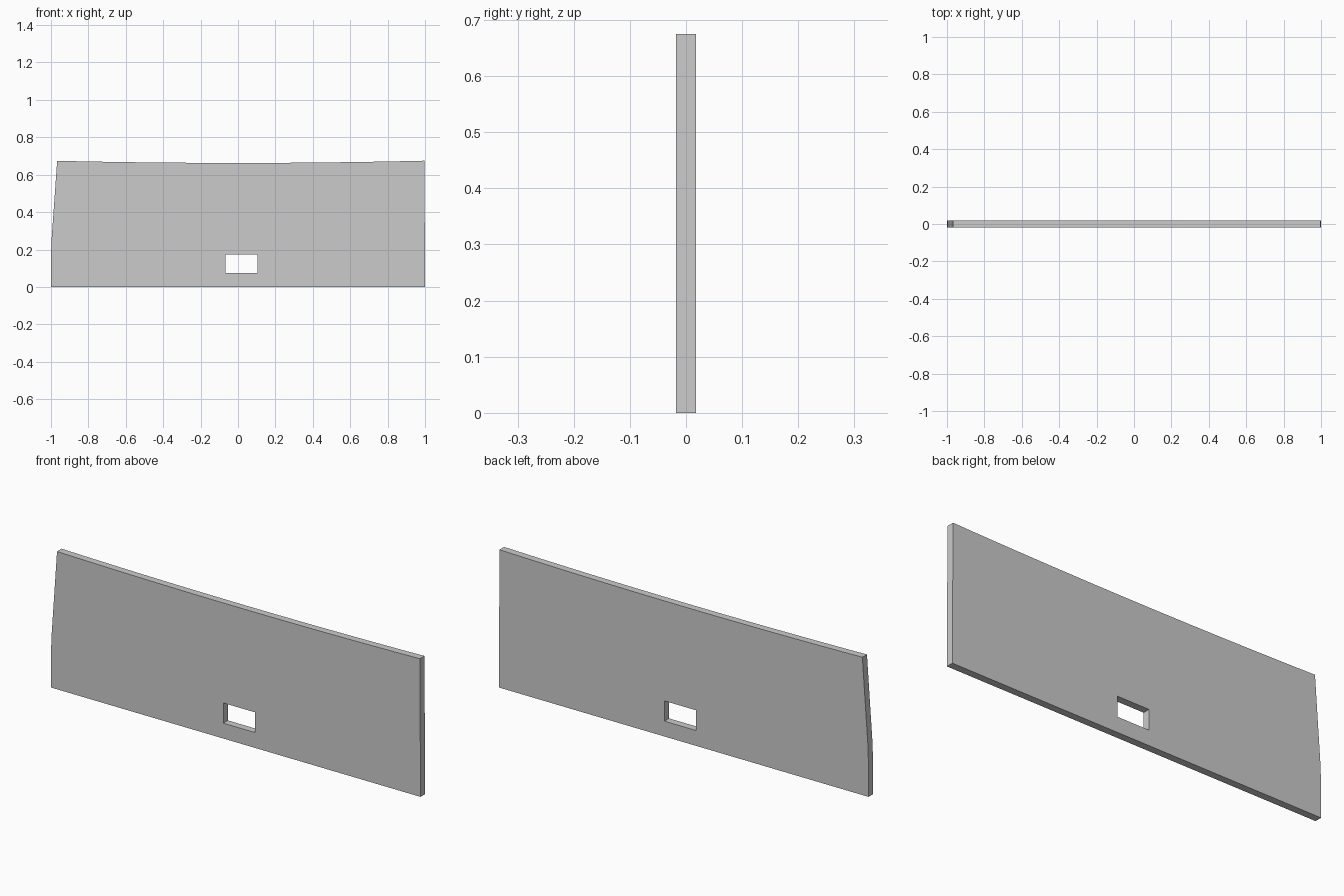
import bpy
from math import pi

if "Cube" in bpy.data.objects:
    bpy.data.objects.remove(bpy.data.objects["Cube"])

HALF_THICKNESS = 0.0178


def add_loop(curve, points):
    spline = curve.splines.new('POLY')
    spline.points.add(len(points) - 1)
    for p, (x, z) in zip(spline.points, points):
        p.co = (x, z, 0, 1)
    spline.use_cyclic_u = True


# Panel outline: flat base, gently sagging top edge, leaning left edge
right, left, steps = 0.997, -0.967, 16
top = []
for i in range(steps + 1):
    x = right + (left - right) * i / steps
    top.append((x, 0.663 + 0.012 * x * x))
outline = [(-1, 0), (1, 0)] + top + [(-0.982, 0.46), (-0.997, 0.25), (-1, 0.15)]

# Rectangular slot through the panel
slot = [(-0.067, 0.075), (-0.067, 0.174), (0.104, 0.174), (0.104, 0.075)]

curve = bpy.data.curves.new("panel", 'CURVE')
curve.dimensions = '2D'
curve.fill_mode = 'BOTH'
curve.extrude = HALF_THICKNESS
add_loop(curve, outline)
add_loop(curve, slot)

panel = bpy.data.objects.new("panel", curve)
bpy.context.collection.objects.link(panel)
panel.rotation_euler.x = pi / 2
bpy.context.view_layer.objects.active = panel
panel.select_set(True)
bpy.ops.object.convert(target='MESH')
bpy.ops.object.transform_apply(location=False, rotation=True, scale=False)

# Weld the caps to the rim and keep the edges crisp
bpy.ops.object.mode_set(mode='EDIT')
bpy.ops.mesh.select_all(action='SELECT')
bpy.ops.mesh.remove_doubles(threshold=0.0001)
bpy.ops.mesh.normals_make_consistent(inside=False)
bpy.ops.object.mode_set(mode='OBJECT')
bpy.ops.object.shade_smooth_by_angle(angle=pi / 6)
